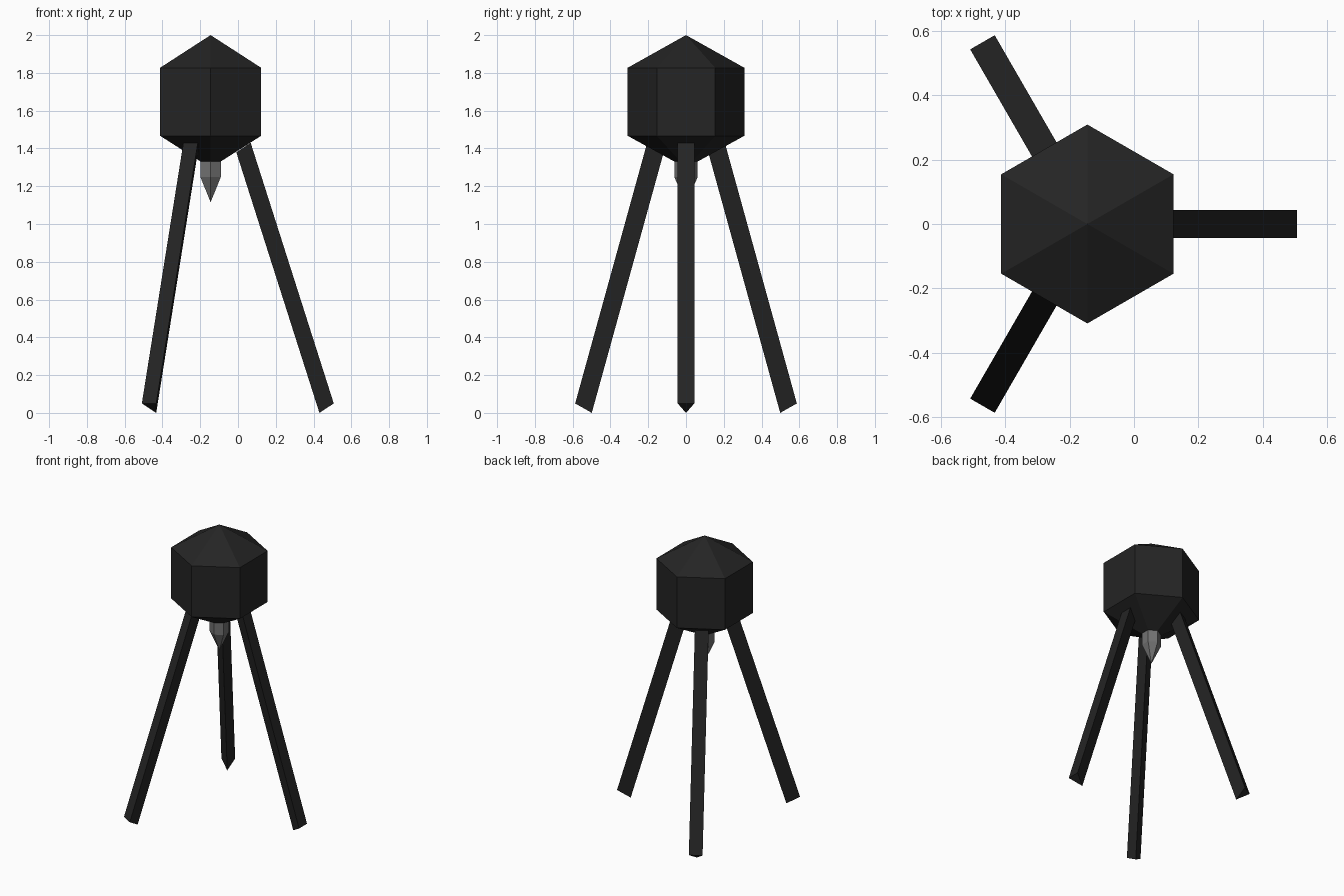
import bpy, math
from mathutils import Matrix, Vector

if "Cube" in bpy.data.objects:
    bpy.data.objects.remove(bpy.data.objects["Cube"])

CX = -0.145  # axis of the hexagonal body


def material(name, value):
    m = bpy.data.materials.new(name)
    m.diffuse_color = (value, value, value, 1)
    m.use_nodes = True
    m.node_tree.nodes["Principled BSDF"].inputs["Base Color"].default_value = m.diffuse_color
    return m


def make(name, verts, faces, mat):
    mesh = bpy.data.meshes.new(name)
    mesh.from_pydata(verts, [], faces)
    mesh.materials.append(mat)
    obj = bpy.data.objects.new(name, mesh)
    bpy.context.collection.objects.link(obj)
    return obj


def hex_turned(name, profile, mat, n=6):
    """Six-sided turned solid; profile of (radius, z) from bottom to top, radius 0 is a tip."""
    verts, rings = [], []
    for r, z in profile:
        start = len(verts)
        count = n if r > 0 else 1
        for i in range(count):
            a = math.radians(90) + i * math.tau / n
            verts.append((CX + r * math.cos(a), r * math.sin(a), z))
        rings.append([start + i % count for i in range(n)])
    faces = []
    for lo, hi in zip(rings, rings[1:]):
        for i in range(n):
            j = (i + 1) % n
            faces.append(list(dict.fromkeys((lo[i], lo[j], hi[j], hi[i]))))
    return make(name, verts, faces, mat)


black = material("black", 0.018)
grey = material("dark_grey", 0.17)

# Body: hexagonal drum with a pointed roof and a tapered underside
hex_turned("body", [(0.062, 1.331), (0.309, 1.467), (0.309, 1.827), (0, 2.0)], black)

# Nozzle: short hexagonal stub ending in a point
hex_turned("nozzle", [(0, 1.115), (0.062, 1.248), (0.062, 1.331)], grey)

# Legs: triangular bars splayed from alternate underside faces, flat side outwards
foot = [Vector((0.652, -0.044, 0.05)), Vector((0.652, 0.044, 0.05)), Vector((0.576, 0, 0))]
rise = Vector((-0.440, 0, 1.38))
for k in range(3):
    place = Matrix.Translation((CX, 0, 0)) @ Matrix.Rotation(k * math.tau / 3, 4, 'Z')
    points = [place @ p for p in foot + [p + rise for p in foot]]
    make(f"leg_{k + 1}", points,
         [(2, 1, 0), (3, 4, 5), (0, 1, 4, 3), (1, 2, 5, 4), (2, 0, 3, 5)], black)
